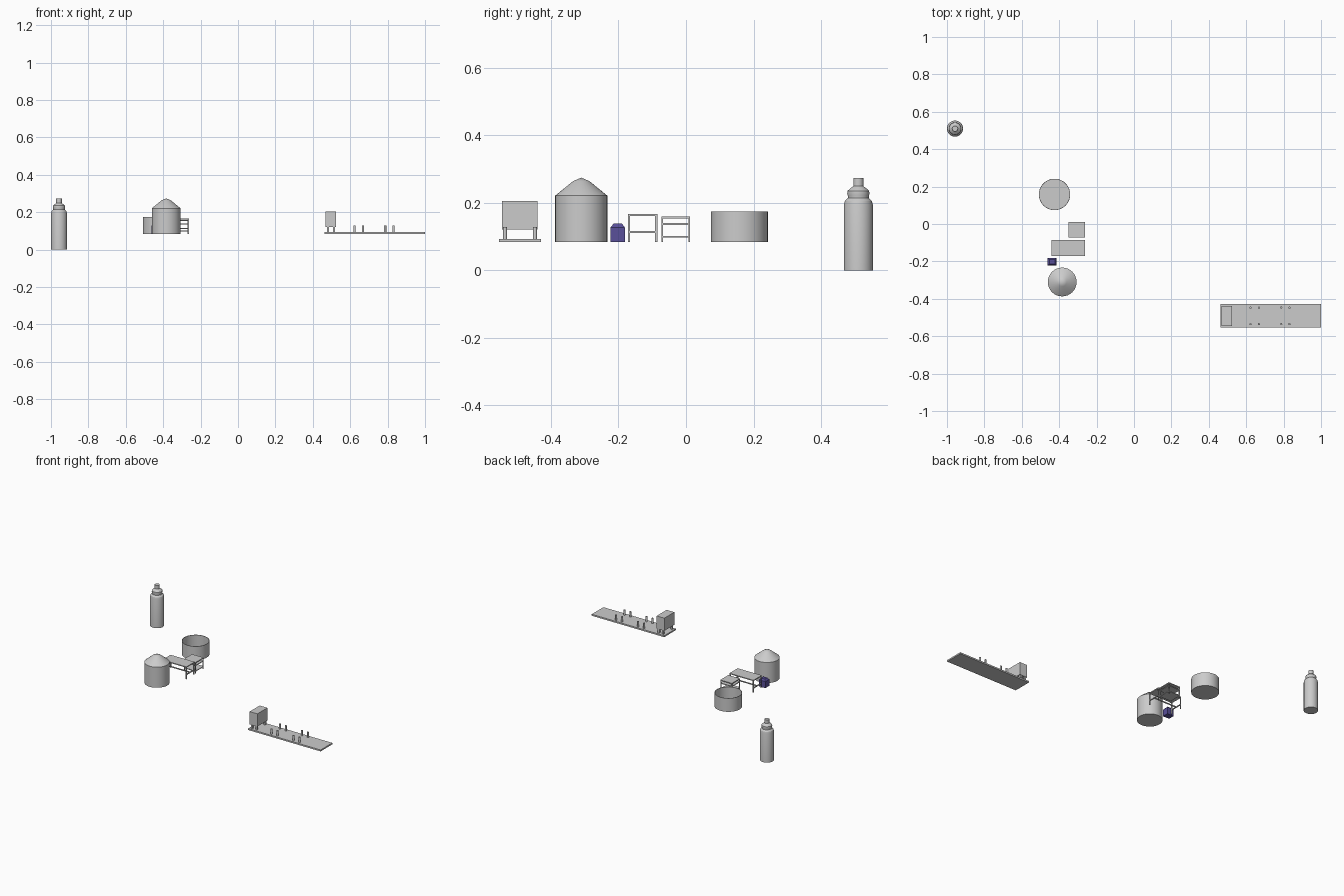
import bpy, bmesh, math

if "Cube" in bpy.data.objects:
    bpy.data.objects.remove(bpy.data.objects["Cube"])


def finish(bm, name, smooth=False):
    bmesh.ops.recalc_face_normals(bm, faces=bm.faces)
    me = bpy.data.meshes.new(name)
    bm.to_mesh(me)
    bm.free()
    ob = bpy.data.objects.new(name, me)
    bpy.context.collection.objects.link(ob)
    if smooth:
        bpy.ops.object.select_all(action='DESELECT')
        ob.select_set(True)
        bpy.context.view_layer.objects.active = ob
        bpy.ops.object.shade_smooth_by_angle(angle=math.radians(25))
    return ob


def add_box(bm, x0, x1, y0, y1, z0, z1):
    vs = bmesh.ops.create_cube(bm, size=1)['verts']
    for v in vs:
        v.co = (x1 if v.co.x > 0 else x0, y1 if v.co.y > 0 else y0,
                z1 if v.co.z > 0 else z0)
    return vs


def box(name, *dims):
    bm = bmesh.new()
    add_box(bm, *dims)
    return finish(bm, name)


def lathe(name, cx, cy, profile, sides=32):
    """Spin an (r, z) profile that starts and ends on the axis."""
    bm = bmesh.new()
    vs = [bm.verts.new((cx + r, cy, z)) for r, z in profile]
    edges = [bm.edges.new(p) for p in zip(vs, vs[1:])]
    bmesh.ops.spin(bm, geom=vs + edges, cent=(cx, cy, 0), axis=(0, 0, 1),
                   angle=math.tau, steps=sides)
    bmesh.ops.remove_doubles(bm, verts=bm.verts, dist=0.0002)
    return finish(bm, name, True)


G = 0.083  # floor level of the main equipment

# tall column vessel with shoulder and neck
lathe("column_vessel", -0.957, 0.51, [
    (0, 0), (0.043, 0), (0.043, 0.193), (0.040, 0.205), (0.031, 0.214),
    (0.031, 0.22), (0.033, 0.226), (0.032, 0.235), (0.023, 0.243),
    (0.015, 0.249), (0.015, 0.273), (0, 0.273)])

# closed tank with conical roof
lathe("conical_tank", -0.384, -0.31, [
    (0, G), (0.077, G), (0.077, 0.221), (0.024, 0.264), (0, 0.274)])

# open tub with a thin wall
lathe("open_tub", -0.425, 0.158, [
    (0, G), (0.084, G), (0.084, 0.174), (0.081, 0.174), (0.081, 0.087),
    (0, 0.087)], 40)


# tables and shelving
def table(name, x0, x1, y0, y1, top, shelves, t=0.006):
    box(name + "_top", x0, x1, y0, y1, top - t, top)
    bm = bmesh.new()
    for x in (x0, x1 - t):
        for y in (y0, y1 - t):
            add_box(bm, x, x + t, y, y + t, G, top - t)
    finish(bm, name + "_legs")
    for z in shelves:
        box(name + "_shelf", x0, x1, y0, y1, z - t / 2, z + t / 2)


table("long_table", -0.441, -0.263, -0.172, -0.085, 0.167, [])
table("small_table", -0.349, -0.263, -0.073, 0.012, 0.159, [0.137, 0.099], 0.005)
# end stretchers and one long rail under the long table
bm = bmesh.new()
for x in (-0.441, -0.269):
    add_box(bm, x, x + 0.006, -0.172, -0.085, 0.11, 0.116)
add_box(bm, -0.441, -0.263, -0.131, -0.125, 0.11, 0.116)
finish(bm, "long_table_stretchers")

# small blue unit with tapered top
blue = bpy.data.materials.new("dark_blue")
blue.diffuse_color = (0.10, 0.08, 0.32, 1)
blue.use_nodes = True
blue.node_tree.nodes["Principled BSDF"].inputs["Base Color"].default_value = blue.diffuse_color
cx, cy = -0.438, -0.202
bm = bmesh.new()
add_box(bm, cx - 0.024, cx + 0.024, cy - 0.021, cy + 0.021, G, 0.127)
for v in add_box(bm, cx - 0.024, cx + 0.024, cy - 0.021, cy + 0.021, 0.127, 0.138):
    if v.co.z > 0.13:
        v.co.x = cx + (v.co.x - cx) * 0.6
        v.co.y = cy + (v.co.y - cy) * 0.6
finish(bm, "blue_unit").data.materials.append(blue)

# loading platform with cabinet on legs
box("platform", 0.462, 1.0, -0.553, -0.429, G, 0.093)
box("cabinet", 0.468, 0.525, -0.545, -0.439, 0.12, 0.205)
bm = bmesh.new()
for x in (0.481, 0.513):
    for y in (-0.535, -0.447):
        add_box(bm, x - 0.006, x + 0.006, y - 0.006, y + 0.006, 0.093, 0.12)
finish(bm, "cabinet_legs")

# paired posts on the platform
for x in (0.623, 0.668, 0.787, 0.831):
    for y in (-0.535, -0.447):
        lathe("platform_post", x, y, [
            (0, 0.093), (0.006, 0.093), (0.006, 0.128), (0, 0.128)], 12)
